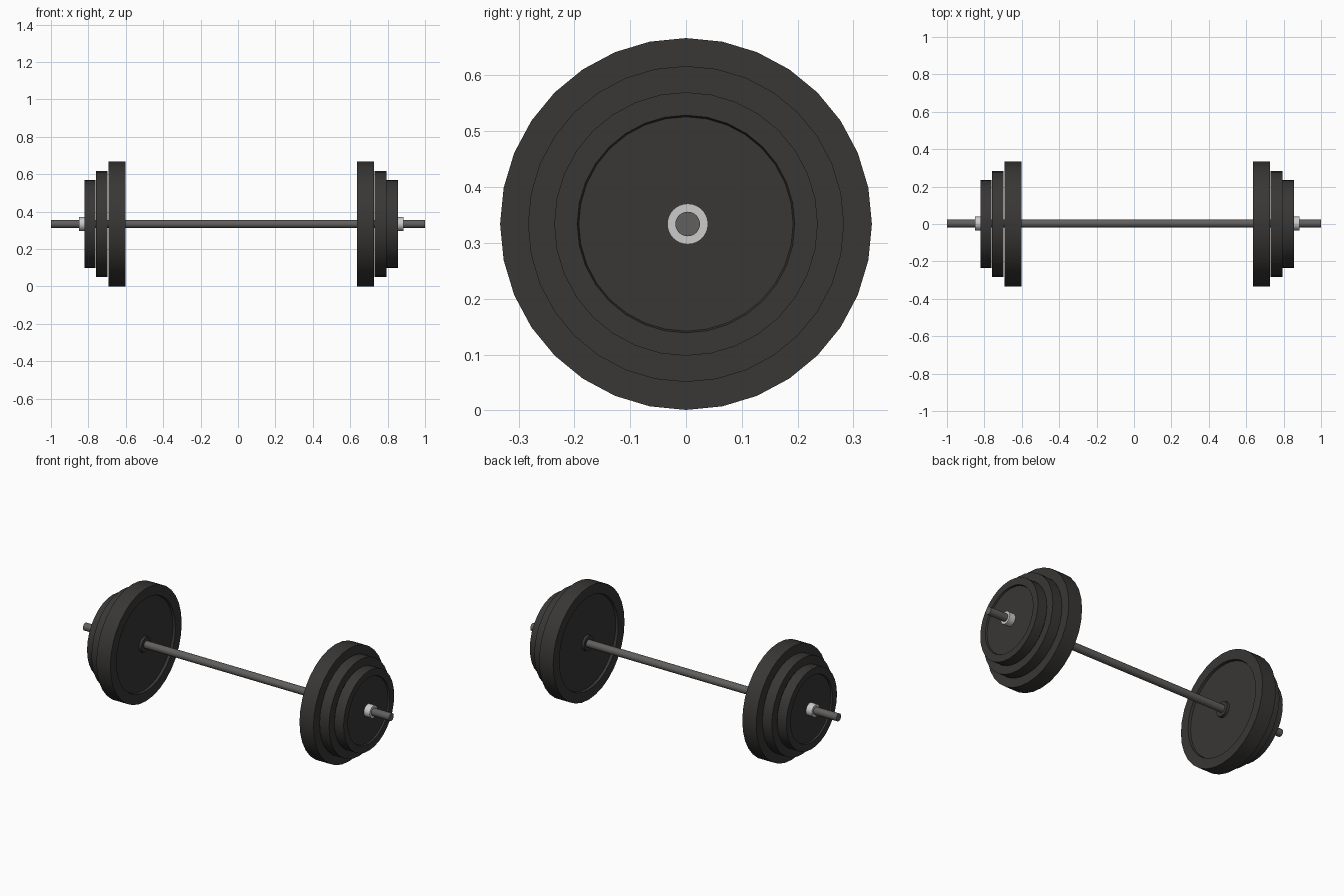
import bpy, bmesh, math

if "Cube" in bpy.data.objects:
    bpy.data.objects.remove(bpy.data.objects["Cube"])

AXIS_Z = 0.334      # height of the bar axis
BAR_Y = 0.003       # bar sits slightly off the plate centre
MID_X = 0.017       # plates are mirrored about this x


def material(name, rgb):
    m = bpy.data.materials.new(name)
    m.diffuse_color = (*rgb, 1)
    m.use_nodes = True
    m.node_tree.nodes["Principled BSDF"].inputs["Base Color"].default_value = m.diffuse_color
    return m


def lathe(name, profile, sides, y=0.0, mat=None, closed=True):
    """Revolve (x, radius) points around the x axis."""
    bm = bmesh.new()
    rings = []
    for x, r in profile:
        rings.append([bm.verts.new((x, y + r * math.sin(2 * math.pi * i / sides),
                                    AXIS_Z + r * math.cos(2 * math.pi * i / sides)))
                      for i in range(sides)])
    pairs = list(zip(rings, rings[1:]))
    if closed:
        pairs.append((rings[-1], rings[0]))
    else:
        bm.faces.new(rings[0])
        bm.faces.new(rings[-1])
    for a, b in pairs:
        for i in range(sides):
            j = (i + 1) % sides
            bm.faces.new((a[i], a[j], b[j], b[i]))
    bmesh.ops.recalc_face_normals(bm, faces=bm.faces)
    me = bpy.data.meshes.new(name)
    bm.to_mesh(me)
    bm.free()
    ob = bpy.data.objects.new(name, me)
    bpy.context.collection.objects.link(ob)
    if mat:
        me.materials.append(mat)
    bpy.ops.object.select_all(action='DESELECT')
    ob.select_set(True)
    bpy.context.view_layer.objects.active = ob
    bpy.ops.object.shade_smooth_by_angle(angle=math.radians(35))
    return ob


def plate(name, x0, x1, r, mat):
    """Disc with a raised rim and hub on both faces."""
    d = 0.16 * (x1 - x0)
    rim, hub = r * 0.826, r * 0.13
    half = [(x0, 0.021), (x0, hub), (x0 + d, hub + 0.002),
            (x0 + d, rim - 0.003), (x0, rim), (x0, r)]
    other = [(x0 + x1 - x, q) for x, q in reversed(half)]
    lathe(name, half + other, 32, mat=mat)


iron = material("black_iron", (0.04, 0.038, 0.036))
steel = material("dark_steel", (0.12, 0.115, 0.11))

# Long bar
lathe("bar", [(-1, 0.022), (1, 0.022)], 32, BAR_Y, steel, closed=False)

# Plates and collars, mirrored to both ends (distances from the mid plane)
sizes = [("large", 0.618, 0.709, 0.333),
         ("medium", 0.714, 0.776, 0.283),
         ("small", 0.778, 0.838, 0.236)]
for side, s in (("left", -1), ("right", 1)):
    for label, a, b, r in sizes:
        x0, x1 = sorted((MID_X + s * a, MID_X + s * b))
        plate(f"{label}_plate_{side}", x0, x1, r, iron)
    # Locking collar, reaching into the recess of the small plate
    a, b = MID_X + s * 0.828, MID_X + s * 0.867
    lathe(f"collar_{side}", [(a, 0.0215), (a, 0.0365), (b, 0.0365), (b, 0.0215)],
          32, BAR_Y)
